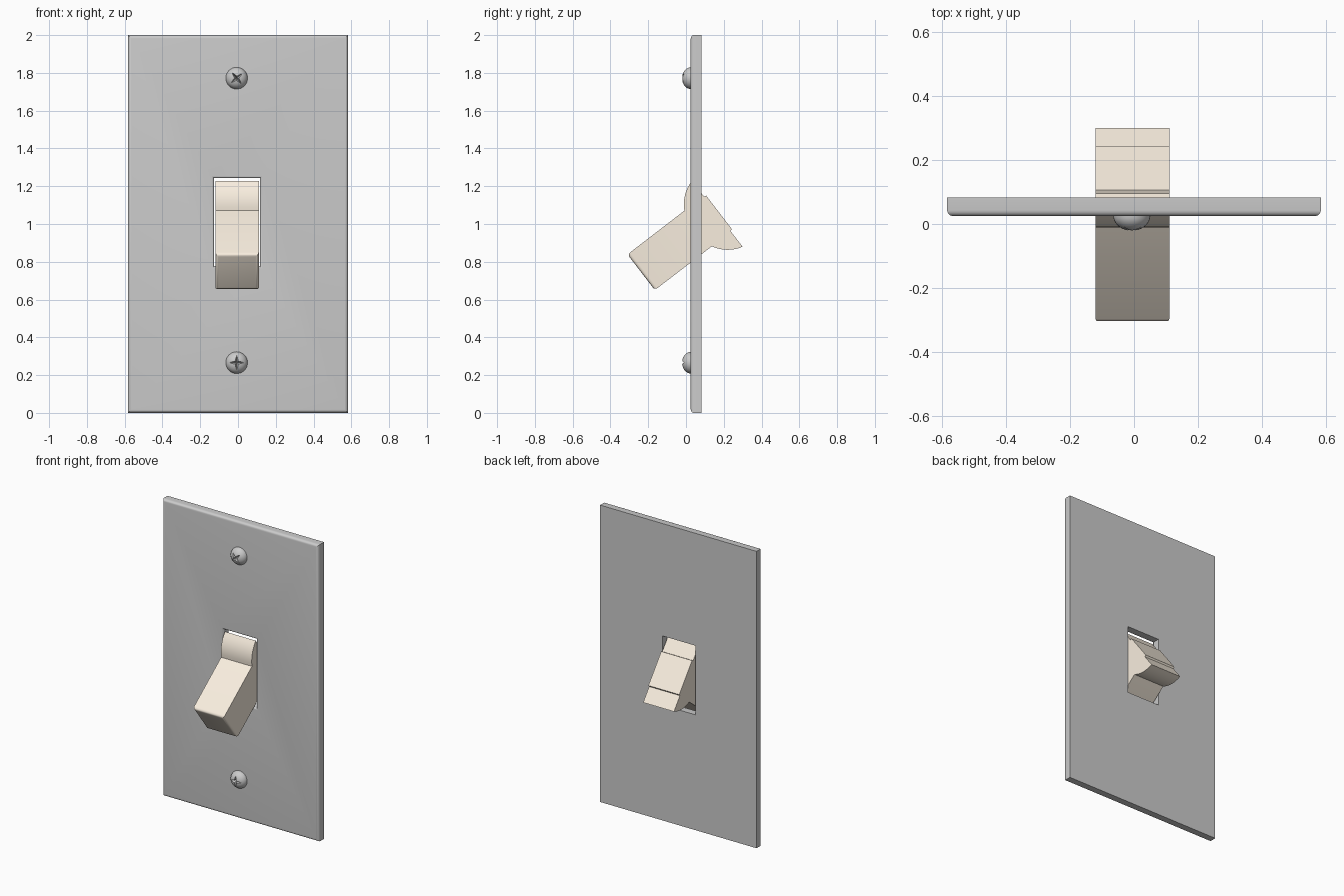
import bpy, bmesh, math
from mathutils import Vector

if "Cube" in bpy.data.objects:
    bpy.data.objects.remove(bpy.data.objects["Cube"])


def finish(bm, name, mat=None):
    bmesh.ops.recalc_face_normals(bm, faces=bm.faces)
    me = bpy.data.meshes.new(name)
    bm.to_mesh(me)
    bm.free()
    ob = bpy.data.objects.new(name, me)
    bpy.context.collection.objects.link(ob)
    if mat:
        me.materials.append(mat)
    return ob


def smooth(ob):
    bpy.ops.object.select_all(action='DESELECT')
    ob.select_set(True)
    bpy.context.view_layer.objects.active = ob
    bpy.ops.object.shade_smooth_by_angle(angle=math.radians(35))


def bridge(bm, r0, r1):
    n = len(r0)
    for i in range(n):
        j = (i + 1) % n
        bm.faces.new((r0[i], r0[j], r1[j], r1[i]))


# Wall plate: rectangular rings lofted from back, over the rounded rim, into the hole
def rect_ring(bm, cx, cz, hx, hz, y):
    return [bm.verts.new((cx + sx * hx, y, cz + sz * hz))
            for sx, sz in ((-1, -1), (1, -1), (1, 1), (-1, 1))]


FRONT, BACK, R = 0.025, 0.082, 0.018
bm = bmesh.new()
rings = [rect_ring(bm, 0, 1, 0.583, 1.0, BACK)]
for k in range(6):
    a = k / 5 * math.pi / 2
    d = R * (1 - math.cos(a))
    rings.append(rect_ring(bm, 0, 1, 0.583 - d, 1 - d, FRONT + R * (1 - math.sin(a))))
for k in range(5):
    a = k / 4 * math.pi / 2
    d = 0.012 * math.sin(a)
    rings.append(rect_ring(bm, -0.005, 1.01, 0.134 - d, 0.245 - d,
                           FRONT + 0.012 * (1 - math.cos(a))))
rings.append(rect_ring(bm, -0.005, 1.01, 0.122, 0.233, BACK))
for r0, r1 in zip(rings, rings[1:] + rings[:1]):
    bridge(bm, r0, r1)
smooth(finish(bm, "wall_plate"))

# Toggle: half profile (along lever, across lever), mirrored, tilted and extruded in x
cream = bpy.data.materials.new("cream")
cream.diffuse_color = (0.95, 0.86, 0.74, 1)
cream.use_nodes = True
cream.node_tree.nodes["Principled BSDF"].inputs["Base Color"].default_value = cream.diffuse_color
half = [(0.38, 0.119)]
p0, p1, p2 = Vector((0, 0.119)), Vector((-0.043, 0.197)), Vector((-0.128, 0.22))
for k in range(9):
    t = k / 8
    half.append(tuple(p0 * (1 - t) ** 2 + p1 * 2 * t * (1 - t) + p2 * t * t))
half += [(-0.128, 0.115), (-0.14, 0.112)]
profile = half + [(a, -p) for a, p in reversed(half)]
u, v = Vector((0, -0.793, -0.609)), Vector((0, -0.609, 0.793))
pivot = Vector((0, 0.064, 0.976))
bm = bmesh.new()
sides = [[bm.verts.new(pivot + u * a + v * p + Vector((x, 0, 0))) for a, p in profile]
         for x in (-0.12, 0.11)]
bridge(bm, *sides)
for s in sides:
    bm.faces.new(s)
tip = {s[i] for s in sides for i in (0, -1)}
bmesh.ops.bevel(bm, geom=[e for e in bm.edges if set(e.verts) <= tip],
                offset=0.017, segments=4, profile=0.5, affect='EDGES')
smooth(finish(bm, "toggle_lever", cream))


# Screws: domed heads with a star-shaped cross recess
def screw(name, z, turn):
    cx, n = -0.007, 32
    bm = bmesh.new()
    prev = None
    for k in range(9):
        a = k / 9 * math.pi / 2
        r, y = 0.058 * math.cos(a), 0.027 - 0.048 * math.sin(a)
        ring = [bm.verts.new((cx + r * math.cos(2 * math.pi * i / n), y,
                              z + r * math.sin(2 * math.pi * i / n))) for i in range(n)]
        if prev:
            bridge(bm, prev, ring)
        else:
            bm.faces.new(ring)
        prev = ring
    top = bm.verts.new((cx, 0.027 - 0.048, z))
    for i in range(n):
        bm.faces.new((prev[i], prev[(i + 1) % n], top))
    head = finish(bm, name)

    # star pyramid cutter
    bm = bmesh.new()
    star = []
    for i in range(8):
        r = 0.015 if i % 2 else 0.072
        a = turn + i * math.pi / 4
        star.append(bm.verts.new((cx + r * math.cos(a), -0.03, z + r * math.sin(a))))
    apex = bm.verts.new((cx, 0.013, z))
    bm.faces.new(star)
    for i in range(8):
        bm.faces.new((star[i], star[(i + 1) % 8], apex))
    cutter = finish(bm, name + "_cutter")
    cutter.hide_render = True
    mod = head.modifiers.new("recess", 'BOOLEAN')
    mod.operation, mod.solver, mod.object = 'DIFFERENCE', 'EXACT', cutter
    bpy.context.view_layer.objects.active = head
    bpy.ops.object.modifier_apply(modifier=mod.name)
    bpy.data.objects.remove(cutter)
    smooth(head)


screw("upper_screw", 1.772, math.radians(40))
screw("lower_screw", 0.266, 0)
